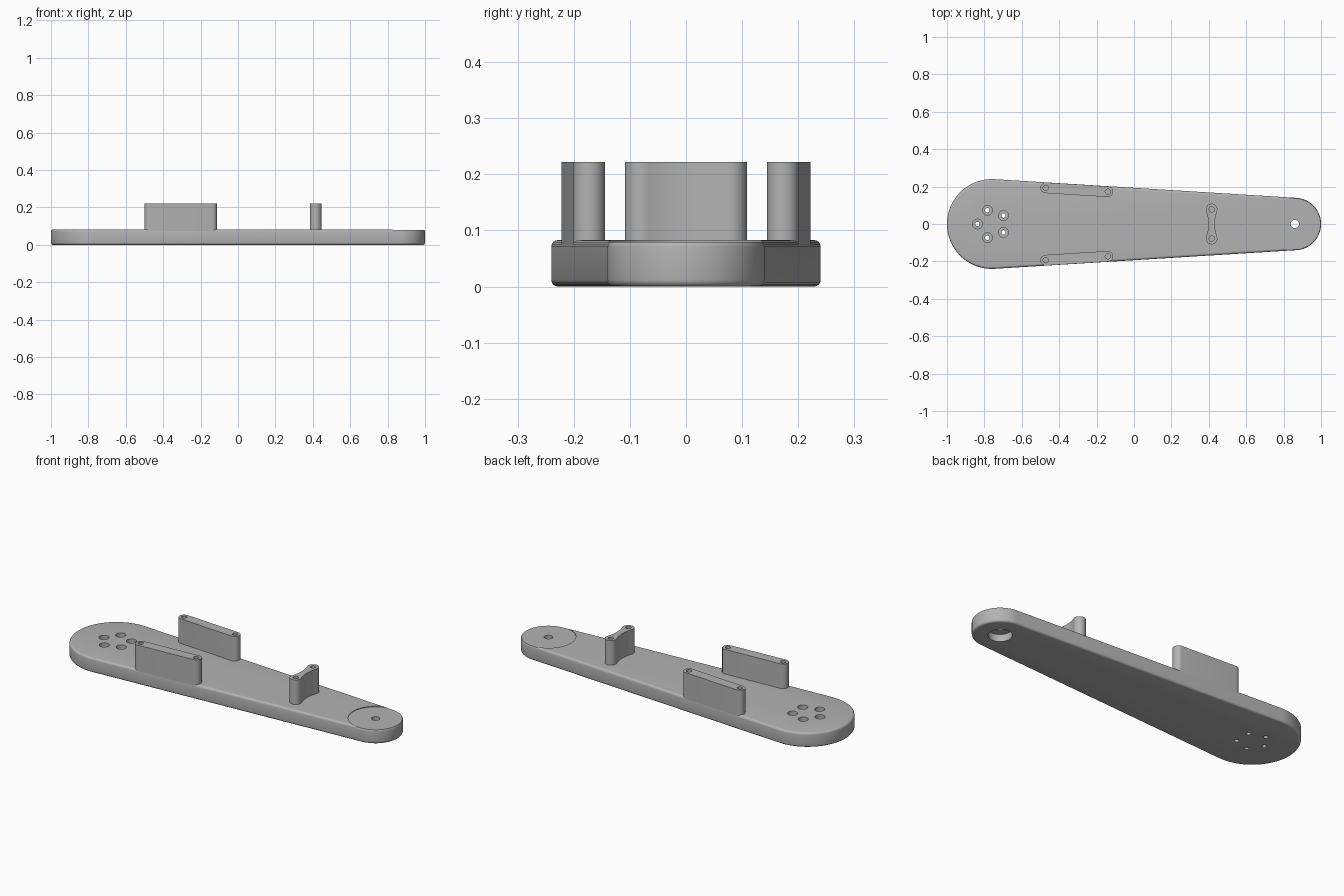
import bpy, bmesh, math

if "Cube" in bpy.data.objects:
    bpy.data.objects.remove(bpy.data.objects["Cube"])

grey = bpy.data.materials.new("plain grey")
grey.diffuse_color = (0.45, 0.45, 0.45, 1)
grey.use_nodes = True
grey.node_tree.nodes["Principled BSDF"].inputs["Base Color"].default_value = grey.diffuse_color

H, TOP = 0.083, 0.222          # plate thickness, post height
BIG, R_BIG = -0.76, 0.24       # wide end of the plate
END, R_END = 0.86, 0.14        # narrow end of the plate


def arc(cx, cy, r, a0, a1, n):
    return [(cx + r * math.cos(a0 + (a1 - a0) * i / n),
             cy + r * math.sin(a0 + (a1 - a0) * i / n)) for i in range(n + 1)]


def circle(cx, cy, r, n=32):
    return arc(cx, cy, r, 0, 2 * math.pi, n)[:-1]


def hull(x0, y0, r0, x1, y1, r1, n=32):
    """Outline of a belt around two circles, the first one on the left."""
    t = math.atan2(y1 - y0, x1 - x0)
    a = math.acos((r0 - r1) / math.hypot(x1 - x0, y1 - y0))
    return (arc(x0, y0, r0, t + a, t + 2 * math.pi - a, n) +
            arc(x1, y1, r1, t - a, t + a, n))


def loft(bm, rings):
    """Closed solid through a stack of (outline, z) rings."""
    loops = [[bm.verts.new((x, y, z)) for x, y in pts] for pts, z in rings]
    for lo, hi in zip(loops, loops[1:]):
        n = len(lo)
        for i in range(n):
            j = (i + 1) % n
            bm.faces.new((lo[i], lo[j], hi[j], hi[i]))
    bm.faces.new(loops[0][::-1])
    bm.faces.new(loops[-1])


def solid(name, stacks):
    bm = bmesh.new()
    for rings in stacks:
        loft(bm, rings)
    bmesh.ops.recalc_face_normals(bm, faces=bm.faces)
    me = bpy.data.meshes.new(name)
    bm.to_mesh(me)
    bm.free()
    me.materials.append(grey)
    ob = bpy.data.objects.new(name, me)
    bpy.context.collection.objects.link(ob)
    return ob


def bored(cx, cy, steps, n=32):
    return [(circle(cx, cy, r, n), z) for r, z in steps]


def part(name, rings, holes):
    """Solid with bored holes, smooth shaded with sharp edges."""
    ob, cutter = solid(name, [rings]), solid("cutter", holes)
    mod = ob.modifiers.new("holes", 'BOOLEAN')
    mod.operation, mod.solver, mod.object = 'DIFFERENCE', 'EXACT', cutter
    dg = bpy.context.evaluated_depsgraph_get()
    me = bpy.data.meshes.new_from_object(ob.evaluated_get(dg))
    ob.modifiers.clear()
    ob.data = me
    bpy.data.objects.remove(cutter)
    bpy.ops.object.select_all(action='DESELECT')
    ob.select_set(True)
    bpy.context.view_layer.objects.active = ob
    bpy.ops.object.shade_smooth_by_angle(angle=math.radians(30))
    return ob


# tapered base plate with rounded rims
F = 0.012
rings = []
for k in range(10):
    low = k < 5
    a = (k if low else k - 1) * math.pi / 8 - math.pi / 2
    off = F - F * math.cos(a)
    z = (F if low else H - F) + F * math.sin(a)
    rings.append((hull(BIG, 0, R_BIG - off, END, 0, R_END - off, 48), z))

# five counterbored screw holes
holes = []
for i in range(5):
    a = math.pi + i * 2 * math.pi / 5
    holes.append(bored(BIG + 0.077 * math.cos(a), 0.077 * math.sin(a),
                       [(0.012, -0.02), (0.012, 0.04), (0.026, 0.04), (0.026, 0.1)]))
# pivot: pocket below, through hole, shallow round recess on top
holes.append(bored(END, 0, [(0.06, -0.02), (0.06, 0.04), (0.022, 0.04),
                            (0.022, 0.079), (0.141, 0.079), (0.141, 0.11)], 64))
part("base_plate", rings, holes)


def screw_hole(x, y):
    return bored(x, y, [(0.014, 0.12), (0.014, TOP + 0.02)], 24)


# side walls with a screw hole at each end, flush with the plate's edge
for name, s in (("back_wall", 1), ("front_wall", -1)):
    ends = [(-0.472, 0.1935), (-0.14, 0.173)]
    outline = hull(*ends[0], 0.0285, *ends[1], 0.0285, 20)
    outline = [(x, s * y) for x, y in outline]
    part(name, [(outline, 0.05), (outline, TOP)],
         [screw_hole(x, s * y) for x, y in ends])

# waisted support: two posts joined by a web with hollowed sides
PX, PY, PR, WAIST = 0.415, 0.078, 0.031, 0.017
right = [(PX + WAIST + (PR - 0.003 - WAIST) * (v / 6) ** 2, v / 6 * (PY - 0.013))
         for v in range(-6, 7)]
outline = (right + arc(PX, PY, PR, -0.2, math.pi + 0.2, 20) +
           [(2 * PX - x, -y) for x, y in right] +
           arc(PX, -PY, PR, math.pi - 0.2, 2 * math.pi + 0.2, 20))
part("waisted_support", [(outline, 0.07), (outline, TOP)],
     [screw_hole(PX, PY), screw_hole(PX, -PY)])
